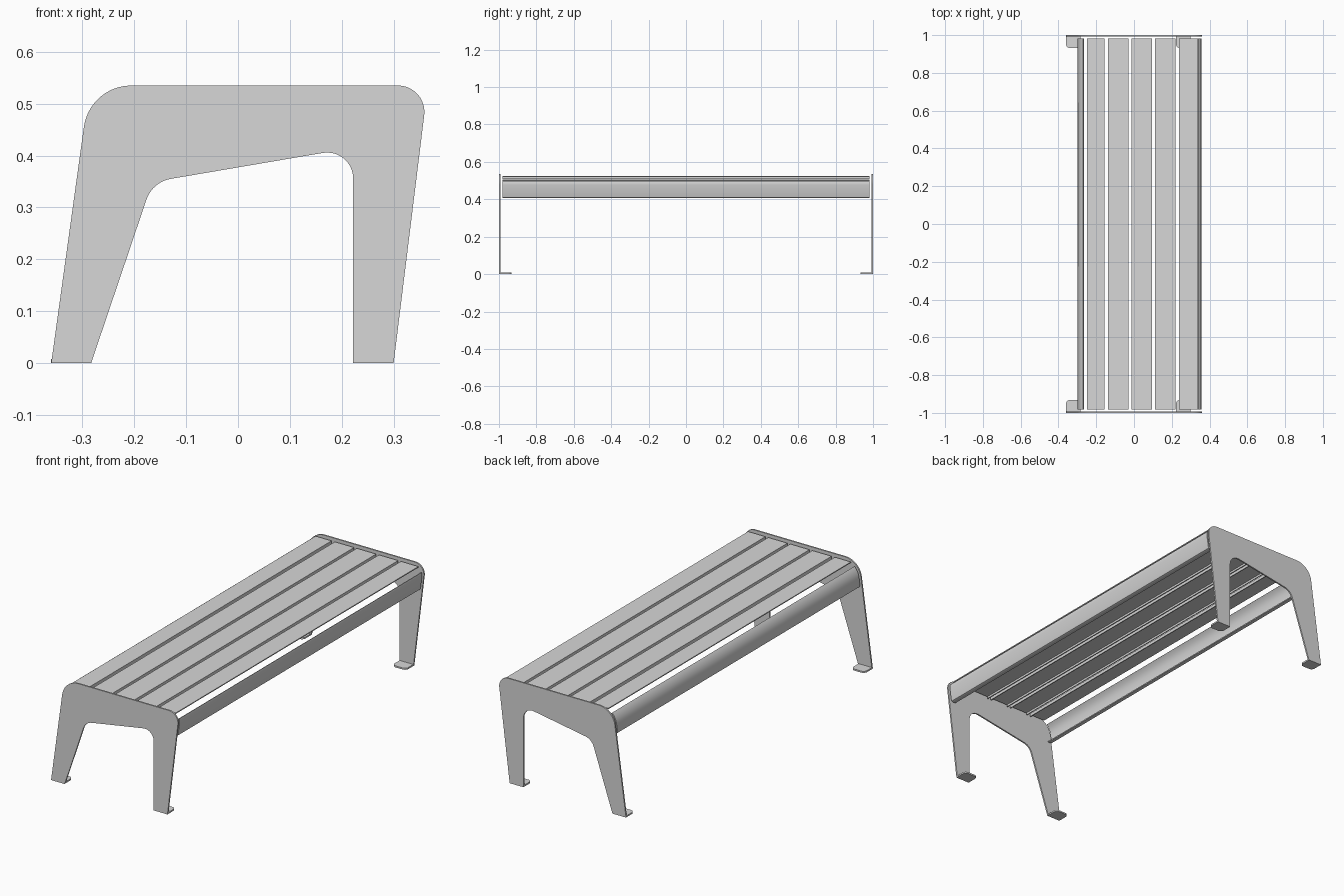
import bpy, bmesh, math
from mathutils import Vector

cube = bpy.data.objects.get("Cube")
if cube:
    bpy.data.objects.remove(cube, do_unlink=True)

# Single painted metal colour
metal = bpy.data.materials.new("light grey metal")
metal.use_nodes = True
GREY = (0.68, 0.68, 0.68, 1)
metal.diffuse_color = GREY
metal.node_tree.nodes["Principled BSDF"].inputs["Base Color"].default_value = GREY


def fillet(corners, steps=10):
    """Round a closed outline given as (u, v, radius) corners."""
    out = []
    n = len(corners)
    for i, (u, v, r) in enumerate(corners):
        p = Vector((u, v))
        if r == 0:
            out.append(p)
            continue
        a = (Vector(corners[i - 1][:2]) - p).normalized()
        b = (Vector(corners[(i + 1) % n][:2]) - p).normalized()
        half = a.angle(b) / 2
        centre = p + (a + b).normalized() * r / math.sin(half)
        start = p + a * r / math.tan(half) - centre
        end = p + b * r / math.tan(half) - centre
        sweep = start.angle_signed(end)
        for k in range(steps + 1):
            t = -sweep * k / steps
            c, s = math.cos(t), math.sin(t)
            out.append(centre + Vector((start.x * c - start.y * s, start.x * s + start.y * c)))
    return out


def prism(name, outline, place, offset):
    """Extrude a flat outline; place maps (u, v) to a 3D point."""
    bm = bmesh.new()
    face = bm.faces.new([bm.verts.new(place(p.x, p.y)) for p in outline])
    ext = bmesh.ops.extrude_face_region(bm, geom=[face])
    verts = [e for e in ext["geom"] if isinstance(e, bmesh.types.BMVert)]
    bmesh.ops.translate(bm, verts=verts, vec=offset)
    bmesh.ops.recalc_face_normals(bm, faces=bm.faces)
    mesh = bpy.data.meshes.new(name)
    bm.to_mesh(mesh)
    bm.free()
    mesh.materials.append(metal)
    ob = bpy.data.objects.new(name, mesh)
    bpy.context.collection.objects.link(ob)
    bpy.ops.object.select_all(action="DESELECT")
    ob.select_set(True)
    bpy.context.view_layer.objects.active = ob
    bpy.ops.object.shade_smooth_by_angle(angle=math.radians(35))


SHEET = 0.008
HEIGHT = 0.535
SLAT_END = 0.982


def folded_sheet(name, path, thickness):
    """Give an open (x, z) path a thickness and run it along the bench."""
    pts = [Vector(p) for p in path]
    dirs = [(b - a).normalized() for a, b in zip(pts, pts[1:])]
    sides = ([], [])
    for i, p in enumerate(pts):
        d0, d1 = dirs[max(i - 1, 0)], dirs[min(i, len(dirs) - 1)]
        n0, n1 = Vector((-d0.y, d0.x)), Vector((-d1.y, d1.x))
        mitre = (n0 + n1) / (1 + n0.dot(n1)) * thickness / 2
        sides[0].append(p + mitre)
        sides[1].append(p - mitre)
    prism(name, sides[0] + sides[1][::-1],
          lambda x, z: (x, -SLAT_END, z), (0, 2 * SLAT_END, 0))


# End frames: one plate cut as two legs and a rounded top, with bent-in feet
frame_outline = fillet([
    (-0.36, 0, 0), (-0.286, HEIGHT, 0.092), (0.366, HEIGHT, 0.051), (0.30, 0, 0),
    (0.222, 0, 0), (0.222, 0.415, 0.05), (-0.165, 0.349, 0.06), (-0.283, 0, 0)])

for side, label in ((-1, "front"), (1, "back")):
    prism(label + "_end_frame", frame_outline,
          lambda x, z: (x, side, z), (0, -side * SHEET, 0))
    for x0, x1, where in ((-0.36, -0.284, "right"), (0.222, 0.30, "left")):
        foot = fillet([(x0, 0.995, 0), (x1, 0.995, 0), (x1, 0.932, 0.02), (x0, 0.932, 0.02)])
        prism(f"{label}_{where}_foot", foot,
              lambda x, y: (x, side * y, 0), (0, 0, SHEET))

# Seat slats: folded sheets with lips; the two outer edges stay flat
TOP, LIP, GAUGE = 0.521, 0.508, 0.005
slat_edges = [(-0.25, -0.157)] + [(-0.138 + 0.125 * i, -0.029 + 0.125 * i) for i in range(3)]
slat_edges.append((0.237, 0.338))
for i, (a, b) in enumerate(slat_edges):
    a, b = a + GAUGE / 2, b - GAUGE / 2
    fold = [(a, LIP), (a, TOP), (b, TOP), (b, LIP)]
    if i == 0:
        fold = fold[1:]
    elif i == len(slat_edges) - 1:
        fold = fold[:-1]
    folded_sheet(f"seat_slat_{i + 1}", fold, GAUGE)


# Side aprons: curved sheets following the frame corners, with a bottom lip
def apron(name, cx, cz, r, start, stop, bottom_x, lip_x):
    path = []
    for k in range(13):
        a = math.radians(start + (stop - start) * k / 12)
        path.append((cx + r * math.cos(a), cz + r * math.sin(a)))
    bottom, bend = 0.409, 0.008
    inward = math.copysign(bend, lip_x - bottom_x)
    path += [(bottom_x, bottom + bend), (bottom_x + inward * 0.3, bottom + bend * 0.3),
             (bottom_x + inward, bottom), (lip_x, bottom)]
    folded_sheet(name, path, 0.006)


apron("left_apron", 0.308, 0.483, 0.046, 18, -7, 0.345, 0.322)
apron("right_apron", -0.205, 0.443, 0.087, 135, 172, -0.297, -0.274)
